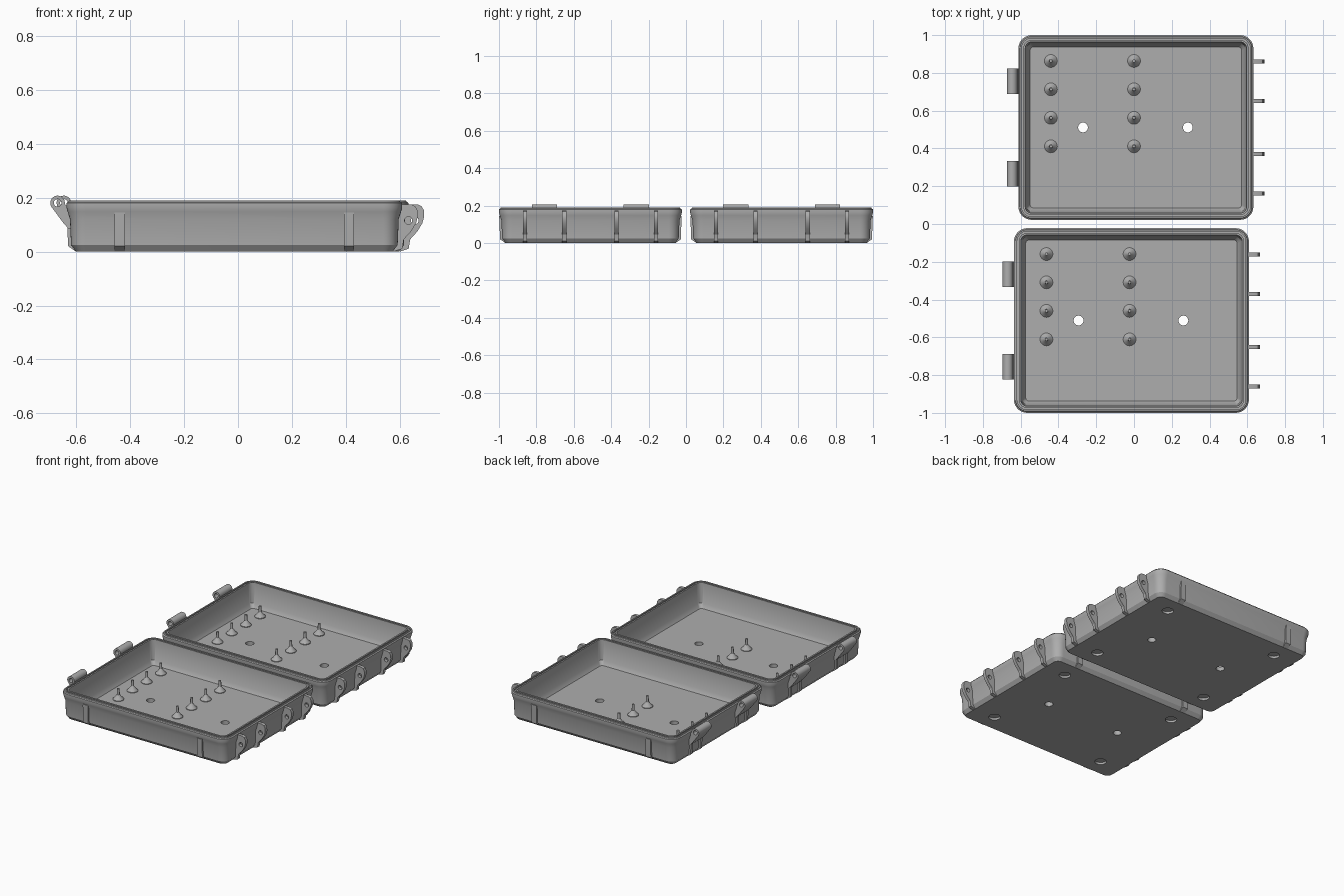
import bpy, bmesh
from math import radians, sin, cos, pi
from mathutils import Matrix, Vector

cube = bpy.data.objects.get("Cube")
if cube:
    bpy.data.objects.remove(cube, do_unlink=True)

grey = bpy.data.materials.new("plain grey")
grey.use_nodes = True
grey.diffuse_color = (0.42, 0.42, 0.42, 1)
grey.node_tree.nodes["Principled BSDF"].inputs["Base Color"].default_value = (0.42, 0.42, 0.42, 1)

HX, HY = 0.622, 0.489      # half size of a tray at the rim
FLOOR = 0.028


def make(name, bm, origin=(0, 0, 0)):
    bmesh.ops.recalc_face_normals(bm, faces=bm.faces)
    mesh = bpy.data.meshes.new(name)
    bm.to_mesh(mesh)
    bm.free()
    mesh.materials.append(grey)
    ob = bpy.data.objects.new(name, mesh)
    ob.location = origin
    bpy.context.collection.objects.link(ob)
    return ob


def smooth(ob):
    bpy.ops.object.select_all(action='DESELECT')
    ob.select_set(True)
    bpy.context.view_layer.objects.active = ob
    bpy.ops.object.shade_smooth_by_angle(angle=radians(32))


def cut(ob, cutter):
    mod = ob.modifiers.new("cut", 'BOOLEAN')
    mod.object = cutter
    mod.solver = 'EXACT'
    bpy.context.view_layer.update()
    bpy.ops.object.select_all(action='DESELECT')
    ob.select_set(True)
    bpy.context.view_layer.objects.active = ob
    bpy.ops.object.modifier_apply(modifier=mod.name)
    bpy.data.objects.remove(cutter, do_unlink=True)


def loft(bm, rings, cap=True):
    """Skin a list of point rings."""
    loops = [[bm.verts.new(p) for p in r] for r in rings]
    for a, b in zip(loops, loops[1:]):
        for i in range(len(a)):
            j = (i + 1) % len(a)
            bm.faces.new((a[i], a[j], b[j], b[i]))
    if cap:
        bm.faces.new(loops[0])
        bm.faces.new(loops[-1])


def rounded_ring(inset, z, steps=8):
    r = max(0.07 - inset, 0.02)
    pts = []
    for k, (sx, sy) in enumerate(((1, 1), (-1, 1), (-1, -1), (1, -1))):
        for s in range(steps + 1):
            a = (k + s / steps) * pi / 2
            pts.append((sx * (HX - inset - r) + r * cos(a),
                        sy * (HY - inset - r) + r * sin(a), z))
    return pts


def extrude(bm, profile, axis, centre, width):
    """Profile is (across, z); the extrusion runs along x or y."""
    rings = []
    for t in (centre - width / 2, centre + width / 2):
        rings.append([(t, u, z) if axis == 'x' else (u, t, z) for u, z in profile])
    loft(bm, rings)


def cylinder(bm, centre, r, depth, along_y=False, segs=32):
    m = Matrix.Translation(Vector(centre))
    if along_y:
        m = m @ Matrix.Rotation(pi / 2, 4, 'X')
    bmesh.ops.create_cone(bm, cap_ends=True, segments=segs, radius1=r, radius2=r,
                          depth=depth, matrix=m)


# Wall section as (inset, height), from the underside round the rim to the floor
SECTION = [(0.035, 0), (0.017, 0.024), (0.013, 0.12), (0.004, 0.148), (0, 0.163), (0, 0.18),
           (0.007, 0.184), (0.009, 0.189), (0.017, 0.189), (0.017, 0.176), (0.026, 0.176),
           (0.026, 0.189), (0.036, 0.189), (0.044, 0.055), (0.062, FLOOR)]
RIB = [(0.034, 0), (0.006, 0.02), (0.001, 0.145), (0.022, 0.145)]
HINGE = [(0.59, 0), (0.622, 0.01), (0.628, 0.045), (0.655, 0.075), (0.673, 0.105),
         (0.68, 0.13), (0.679, 0.152), (0.67, 0.168), (0.655, 0.175), (0.605, 0.175)]
LATCH_X, LATCH_Z, HINGE_X, HINGE_Z = -0.655, 0.18, 0.645, 0.115


def build_tray(label, ox, oy):
    origin = (ox, oy, 0)

    # Shell with drain holes and underside recesses
    bm = bmesh.new()
    loft(bm, [rounded_ring(d, z) for d, z in SECTION])
    shell = make(label + "_tray_shell", bm, origin)
    bm = bmesh.new()
    for x in (-0.28, 0.275):
        cylinder(bm, (x, 0, 0), 0.026, 0.2)
    for x in (-0.43, 0.43):
        for y in (-0.34, 0.34):
            cylinder(bm, (x, y, 0), 0.036, 0.03)
    cut(shell, make("hole_cutter", bm, origin))
    smooth(shell)

    # Ribs on the front and back walls, and under the latches
    bm = bmesh.new()
    for s in (-1, 1):
        for x in (-0.425, 0.425):
            extrude(bm, [(s * (HY - d), z) for d, z in RIB], 'x', x, 0.038)
        for e in (-0.05, 0.05):
            extrude(bm, [(d - HX, z) for d, z in RIB], 'y', s * 0.245 + e, 0.022)
    smooth(make(label + "_wall_ribs", bm, origin))

    # Hinge lugs on the left wall
    bm = bmesh.new()
    for y in (-0.35, -0.14, 0.14, 0.35):
        extrude(bm, HINGE, 'y', y, 0.022)
    hinges = make(label + "_hinge_lugs", bm, origin)
    bm = bmesh.new()
    cylinder(bm, (HINGE_X, 0, HINGE_Z), 0.014, 1, True)
    cut(hinges, make("hinge_cutter", bm, origin))
    smooth(hinges)

    # Latch barrels with their sloping brackets
    arc = [radians(-10 + 225 * i / 20) for i in range(21)]
    profile = [(LATCH_X + 0.027 * cos(a), LATCH_Z + 0.027 * sin(a)) for a in arc]
    profile += [(-0.633, 0.105), (-0.615, 0.085), (-0.603, 0.085), (-0.603, 0.155)]
    bm = bmesh.new()
    for y in (-0.245, 0.245):
        extrude(bm, profile, 'y', y, 0.135)
    latches = make(label + "_latch_barrels", bm, origin)
    bm = bmesh.new()
    cylinder(bm, (LATCH_X, 0, LATCH_Z), 0.014, 1, True)
    cut(latches, make("latch_cutter", bm, origin))
    smooth(latches)

    # Standoff pegs: flared foot with a slim pin
    foot = [(0.034, FLOOR - 0.004), (0.034, FLOOR + 0.004), (0.022, FLOOR + 0.016),
            (0.009, FLOOR + 0.034), (0.008, FLOOR + 0.072)]
    bm = bmesh.new()
    for x in (-0.45, -0.01):
        for y in (0.352, 0.202, 0.051, -0.1):
            loft(bm, [[(x + r * cos(a), y + r * sin(a), z)
                       for a in (2 * pi * i / 24 for i in range(24))] for r, z in foot])
    smooth(make(label + "_standoff_pegs", bm, origin))


build_tray("back", 0.01, 0.511)
build_tray("front", -0.0135, -0.511)
